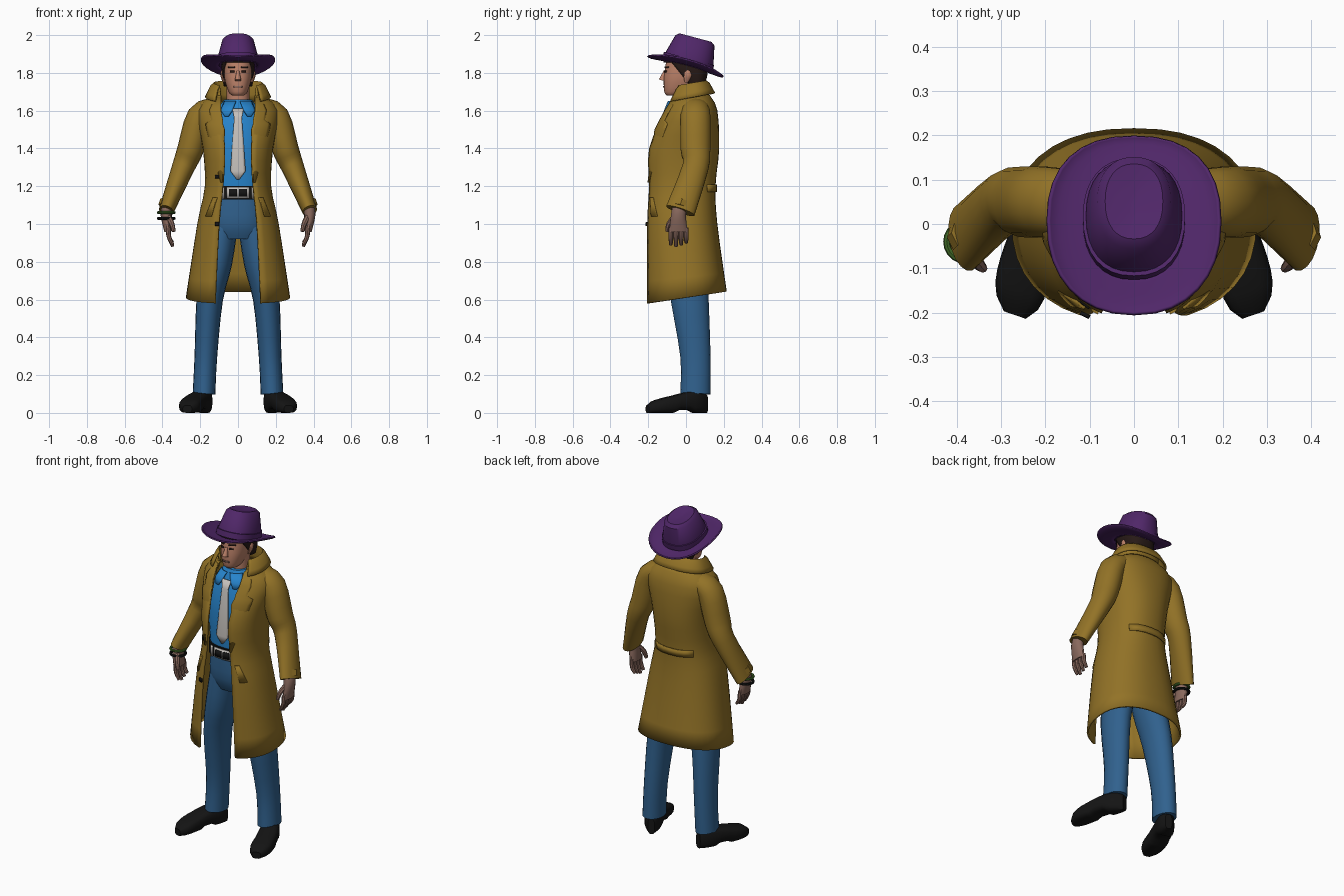
import bpy, bmesh, math
from mathutils import Vector

cube = bpy.data.objects.get("Cube")
if cube:
    bpy.data.objects.remove(cube)

made = []


def material(name, *rgb):
    mat = bpy.data.materials.new(name)
    mat.use_nodes = True
    mat.diffuse_color = (*rgb, 1)
    shader = next(n for n in mat.node_tree.nodes if n.type == 'BSDF_PRINCIPLED')
    shader.inputs["Base Color"].default_value = (*rgb, 1)
    shader.inputs["Roughness"].default_value = .9
    return mat


COAT = material("tan_coat", .29, .17, .02)
PURPLE = material("purple_felt", .08, .02, .14)
SHIRT = material("bright_blue", .02, .23, .6)
DENIM = material("denim_blue", .03, .12, .27)
SKIN = material("face_skin", .5, .22, .14)
HAND = material("hand_skin", .25, .14, .11)
BLACK = material("black_leather", .007, .007, .007)
HAIR = material("dark_brown_hair", .02, .01, .008)
PALE = material("pale_grey", .56, .53, .5)
GREEN = material("green_band", .05, .14, .02)


def spline(keys, steps):
    """Add smooth in-between rows to a few key rows."""
    ends = [keys[0], *keys, keys[-1]]
    rows = []
    for a, b, c, d in zip(ends, ends[1:], ends[2:], ends[3:]):
        for i in range(steps):
            t = i / steps
            rows.append([q + t / 2 * (r - p + t * (2*p - 5*q + 4*r - s + t * (3*(q - r) + s - p)))
                         for p, q, r, s in zip(a, b, c, d)])
    return rows + [keys[-1]]


def skin(name, rings, mat, closed=True, cap=True, thick=0):
    """Join rings of points into one surface."""
    bm = bmesh.new()
    rows = [[bm.verts.new(p) for p in ring] for ring in rings]
    count = len(rows[0])
    for low, high in zip(rows, rows[1:]):
        for i in range(count if closed else count - 1):
            j = (i + 1) % count
            bm.faces.new((low[i], low[j], high[j], high[i]))
    if closed and cap:
        bm.faces.new(rows[0][::-1])
        bm.faces.new(rows[-1])
    bmesh.ops.recalc_face_normals(bm, faces=bm.faces)
    mesh = bpy.data.meshes.new(name)
    bm.to_mesh(mesh)
    bm.free()
    mesh.materials.append(mat)
    ob = bpy.data.objects.new(name, mesh)
    bpy.context.collection.objects.link(ob)
    if thick:
        solid = ob.modifiers.new("thickness", 'SOLIDIFY')
        solid.thickness, solid.offset = thick, 0
    made.append(ob)
    return ob


def power(value, exponent):
    return math.copysign(abs(value) ** exponent, value)


def level(z, half, front, back, gap=0, tilt=0):
    return z, half, front, back, gap, tilt


ROUND = 2.3  # squareness of every body cross-section


def loft(name, levels, mat, steps=3, count=32, **options):
    """Stack rounded cross-sections; a gap leaves the front open."""
    gaping = levels[0][4] > 0
    rings = []
    for z, half, front, back, gap, tilt in spline(levels, steps):
        start = math.asin((gap / half) ** (ROUND / 2))
        mid = (front + back) / 2
        reach = (mid - front) / math.cos(start) ** (2 / ROUND)
        ring = []
        for i in range(count + gaping):
            a = start + 2 * (math.pi - start) * i / count
            c = power(math.cos(a), 2 / ROUND)
            y = mid - c * (reach if c > 0 else back - mid)
            ring.append((half * power(math.sin(a), 2 / ROUND), y, z + tilt * (y - front)))
        rings.append(ring)
    return skin(name, rings, mat, closed=not gaping, **options)


def surface(levels, behind=False):
    """Return a function giving y of a loft at x and z."""
    rows = spline(levels, 3)

    def y_at(x, z):
        for low, high in zip(rows, rows[1:]):
            if z <= high[0]:
                break
        t = (z - low[0]) / (high[0] - low[0])
        _, half, front, back, gap, _ = [p + (q - p) * t for p, q in zip(low, high)]
        mid = (front + back) / 2
        edge = (1 - (gap / half) ** ROUND) ** (1 / ROUND)
        bulge = (1 - min(1, abs(x) / half) ** ROUND) ** (1 / ROUND)
        return mid + (back - mid) * bulge if behind else mid - (mid - front) * bulge / edge
    return y_at


def patch(name, rows, y_at, mat, lift=-.01, side=1, thick=.008):
    """Lay a thin plate on a surface; rows are (z, inner x, outer x)."""
    rings = []
    for z, inner, outer in rows:
        xs = [inner + (outer - inner) * i / 6 for i in range(7)]
        rings.append([(side * x, y_at(x, z) + lift, z) for x in xs])
    return skin(name, rings, mat, closed=False, thick=thick)


def oblong(x, z, half_width, half_height):
    return [(h, x - half_width, x + half_width) for h in (z - half_height, z + half_height)]


def tube(name, path, mat, side=1, count=14, steps=3):
    """Path points are (x, y, z, radius across, radius front to back)."""
    path = spline(path, steps)
    points = [Vector(p[:3]) for p in path]
    rings = []
    for i, (*_, across, deep) in enumerate(path):
        along = (points[min(i + 1, len(points) - 1)] - points[max(i - 1, 0)]).normalized()
        u = Vector((0, 1, 0)).cross(along).normalized()
        v = along.cross(u)
        ring = []
        for k in range(count):
            a = math.tau * k / count
            q = points[i] + u * across * math.cos(a) + v * deep * math.sin(a)
            ring.append((side * q.x, q.y, q.z))
        rings.append(ring)
    return skin(name, rings, mat)


# Long open coat, turned-up collar, back strap and buttons
coat = [level(z=.58, half=.27, gap=.12, front=-.2, back=.21, tilt=.15),
        level(z=1, half=.21, gap=.1, front=-.2, back=.16),
        level(z=1.2, half=.17, gap=.08, front=-.19, back=.15),
        level(z=1.4, half=.18, gap=.07, front=-.19, back=.17),
        level(z=1.6, half=.21, gap=.09, front=-.1, back=.16),
        level(z=1.68, half=.12, gap=.09, front=-.05, back=.12)]
on_coat = surface(coat)
loft("coat_body", coat, COAT, thick=.012)
loft("coat_collar", [level(z=1.65, half=.12, gap=.09, front=-.06, back=.12),
                     level(z=1.73, half=.13, gap=.1, front=-.04, back=.11, tilt=.17),
                     level(z=1.65, half=.17, gap=.12, front=-.08, back=.15, tilt=.18)],
     COAT, thick=.01)
patch("coat_back_strap", oblong(0, 1.19, .13, .02), surface(coat, behind=True), COAT, lift=.01)
for z in (1, 1.25):
    patch("coat_button", oblong(.11, z, .01, .01), on_coat, BLACK, side=-1)

# Shirt, trouser hips, belt and necktie
shirt = [level(z=1.12, half=.15, front=-.13, back=.12),
         level(z=1.4, half=.16, front=-.14, back=.12),
         level(z=1.56, half=.14, front=-.11, back=.12),
         level(z=1.66, half=.07, front=-.07, back=.08)]
on_shirt = surface(shirt)
loft("shirt", shirt, SHIRT)
loft("trouser_hips", [level(z=.92, half=.13, front=-.1, back=.1),
                      level(z=1, half=.16, front=-.13, back=.12),
                      level(z=1.15, half=.15, front=-.13, back=.12)], DENIM)
belt = [level(z=z, half=.16, front=-.145, back=.13) for z in (1.13, 1.2)]
on_belt = surface(belt)
loft("belt", belt, BLACK)
patch("belt_buckle", oblong(0, 1.165, .06, .03), on_belt, PALE, lift=-.005)
for side in (1, -1):
    patch("buckle_inset", oblong(.026, 1.165, .02, .02), on_belt, BLACK, side=side)
    patch("belt_loop", oblong(.08, 1.165, .007, .033), on_belt, PALE, side=side)
patch("necktie", [(1.235, -.006, .006), (1.28, -.04, .04), (1.56, -.02, .02),
                  (1.61, -.03, .03)], on_shirt, PALE, lift=-.016)

# Paired coat details, limbs and shoes
for side, label in ((1, "left_"), (-1, "right_")):
    patch(label + "lapel", [(1.22, .08, .09), (1.5, .07, .165), (1.53, .08, .17),
                            (1.55, .08, .14), (1.6, .09, .15), (1.67, .09, .12)],
          on_coat, COAT, side=side)
    patch(label + "pocket", [(1.04, .14, .17), (1.14, .11, .13)], on_coat, COAT, side=side)
    patch(label + "shirt_collar", [(1.57, .05, .07), (1.6, .03, .09), (1.65, .01, .07)],
          on_shirt, SHIRT, lift=-.018, side=side)
    tube(label + "sleeve", [(.12, .05, 1.62, .05, .07), (.2, .05, 1.57, .07, .08),
                            (.25, .05, 1.4, .07, .08), (.29, .05, 1.3, .06, .07),
                            (.38, -.03, 1.07, .04, .08)], COAT, side, count=18)
    tube(label + "cuff_strap", [(.4, -.02, 1.13, .012, .03), (.41, -.03, 1.1, .012, .03)],
         COAT, side, count=4)
    tube(label + "epaulette", [(.13, .05, 1.67, .008, .03), (.23, .05, 1.61, .008, .03)],
         COAT, side, count=8)

    # Hand with curled fingers
    tube(label + "palm", [(.37, -.03, 1.1, .03, .04), (.38, -.04, 1.05, .03, .04),
                          (.37, -.04, .96, .02, .05)], HAND, side)
    for i in range(4):
        y = .027 * i - .08
        tip = .88 + .01 * abs(i - 1)
        tube(label + "finger", [(.37, y, .98, .013, .013), (.365, y, .93, .012, .013),
                                (.345, y, tip, .008, .009)], HAND, side, count=8)
    tube(label + "thumb", [(.37, -.06, 1.04, .016, .016), (.35, -.09, 1, .014, .014),
                           (.34, -.1, .96, .01, .01)], HAND, side, count=8)

    tube(label + "trouser_leg", [(.08, 0, 1, .08, .11), (.11, 0, .8, .08, .11),
                                 (.15, .02, .6, .07, .1), (.17, .05, .3, .06, .08),
                                 (.18, .05, .1, .06, .08)], DENIM, side, count=20)

    # Shoe swept from heel to toe, turned outward, with a raised arch
    rings = []
    turn = math.radians(19)
    for i in range(13):
        t = i / 12
        taper = (1 - abs(2 * t - 1) ** 5) ** .5
        half = (.05 + .015 * t) * max(taper, .4)
        height = (.14 - .08 * t) * (taper + 2) / 3
        arch = .015 if 4 <= i <= 6 else 0
        ring = []
        for k in range(16):
            a = math.tau * k / 16
            across = half * power(math.cos(a), .65) + .015 * math.sin(math.pi * t)
            z = arch + (height - arch) * (1 + power(math.sin(a), .65)) / 2
            along = t / 3
            ring.append((side * (.16 + across * math.cos(turn) + along * math.sin(turn)),
                         .11 - along * math.cos(turn) + across * math.sin(turn), z))
        rings.append(ring)
    skin(label + "shoe", rings, BLACK)

# Wrist bands on the right arm
for z, mat in ((1.06, GREEN), (1.03, BLACK)):
    bpy.ops.mesh.primitive_torus_add(location=(-.38, -.04, z), major_radius=.042,
                                     minor_radius=.008, major_segments=20, minor_segments=8)
    band = bpy.context.object
    band.name = "wrist_band"
    band.data.materials.append(mat)
    made.append(band)

# Head, neck and face
head = [level(z=1.68, half=.03, front=-.1, back=-.03),
        level(z=1.7, half=.05, front=-.115, back=.03),
        level(z=1.78, half=.073, front=-.117, back=.08),
        level(z=1.89, half=.07, front=-.1, back=.08)]
on_face = surface(head)
loft("head", head, SKIN)
loft("neck", [level(z=z, half=.06, front=-.05, back=.07) for z in (1.6, 1.74)], SKIN)
tube("nose", [(0, -.11, 1.81, .007, .008), (0, -.125, 1.76, .017, .02)], SKIN)
patch("mouth", oblong(0, 1.727, .022, .004), on_face, HAND, lift=-.002, thick=.004)
for side in (1, -1):
    patch("eye", oblong(.03, 1.807, .011, .005), on_face, HAIR, -.002, side, .004)
    patch("eyebrow", oblong(.033, 1.83, .017, .004), on_face, HAIR, -.003, side, .005)
    tube("ear", [(.074, 0, 1.75, .006, .01), (.084, .01, 1.79, .01, .02),
                 (.078, .01, 1.82, .006, .01)], SKIN, side, count=10)

# Hair round the sides and back, with a fringe
loft("hair", [level(z=1.73, half=.07, gap=.06, front=.03, back=.09),
              level(z=1.8, half=.083, gap=.076, front=-.03, back=.11),
              level(z=1.89, half=.08, gap=.05, front=-.1, back=.1)], HAIR, thick=.01)
patch("fringe", oblong(0, 1.87, .063, .015), on_face, HAIR)

# Hat tipped back: crown, ribbon and curled brim
crown = loft("hat_crown", [level(z=0, half=.11, front=-.125, back=.14),
                           level(z=.04, half=.108, front=-.12, back=.14),
                           level(z=.135, half=.083, front=-.094, back=.12),
                           level(z=.15, half=.065, front=-.075, back=.1),
                           level(z=.14, half=.01, front=-.02, back=.04)], PURPLE, steps=1)
ribbon = loft("hat_ribbon", [level(z=z, half=.115, front=-.13, back=.145) for z in (0, .034)],
              PURPLE, steps=1)
brim = loft("hat_brim", [level(z=-.01, half=.1, front=-.115, back=.13),
                         level(z=-.015, half=.17, front=-.185, back=.19),
                         level(z=-.01, half=.195, front=-.208, back=.208)],
            PURPLE, cap=False, thick=.008)
for v in brim.data.vertices:
    v.co.z += v.co.x ** 2
for part in (crown, ribbon, brim):
    part.location.z = 1.845
    part.rotation_euler.x = math.radians(-15)

# Smooth shading with kept edges
bpy.ops.object.select_all(action='DESELECT')
for ob in made:
    ob.select_set(True)
bpy.context.view_layer.objects.active = made[0]
bpy.ops.object.shade_smooth_by_angle(angle=math.radians(40))
